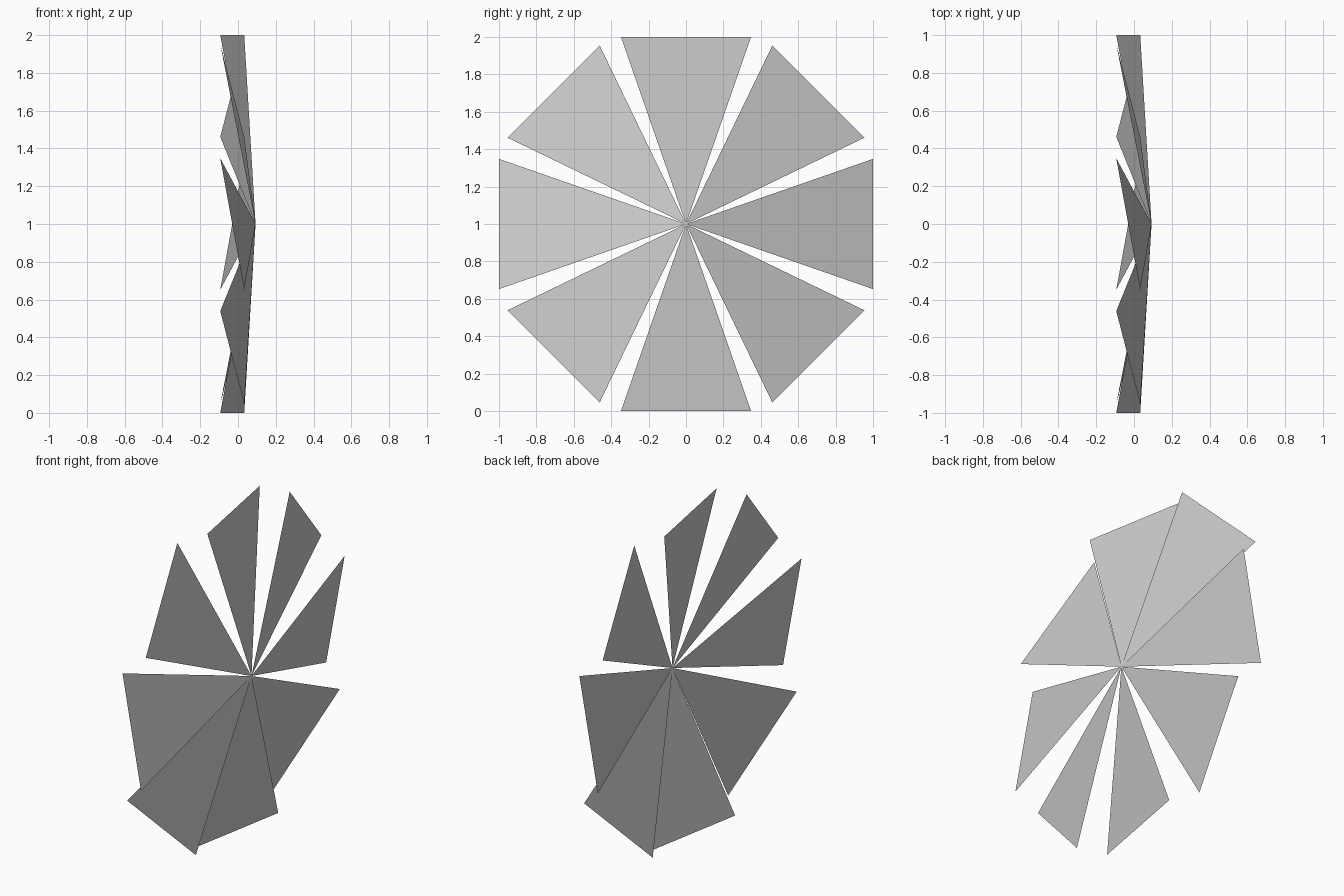
import bpy, bmesh
from math import pi
from mathutils import Matrix, Vector

if "Cube" in bpy.data.objects:
    bpy.data.objects.remove(bpy.data.objects["Cube"])

BLADES = 8
X_FRONT, X_LEAD, X_TRAIL = 0.093, -0.094, 0.033   # hub, swept-back corner, forward corner
HALF_W = 0.348


def make_object(name, bm):
    mesh = bpy.data.meshes.new(name)
    bm.to_mesh(mesh)
    bm.free()
    obj = bpy.data.objects.new(name, mesh)
    bpy.context.collection.objects.link(obj)
    obj.location.z = 1.0
    return obj


# Pitched flat fan blades, repeated around the x axis
profile = [(X_FRONT, 0, 0), (X_TRAIL, -HALF_W, 1), (X_LEAD, HALF_W, 1)]
for i in range(BLADES):
    rot = Matrix.Rotation(i * 2 * pi / BLADES, 3, 'X')
    bm = bmesh.new()
    face = bm.faces.new([bm.verts.new(rot @ Vector(p)) for p in profile])
    face.normal_update()
    if face.normal.x < 0:
        face.normal_flip()
    make_object(f"fan_blade_{i + 1}", bm)

# Tiny hub cap where the blade tips meet
bm = bmesh.new()
bmesh.ops.create_circle(bm, cap_ends=True, segments=16, radius=0.013,
                        matrix=Matrix.Translation((X_FRONT - 0.001, 0, 0)) @ Matrix.Rotation(pi / 2, 4, 'Y'))
make_object("hub_cap", bm)
